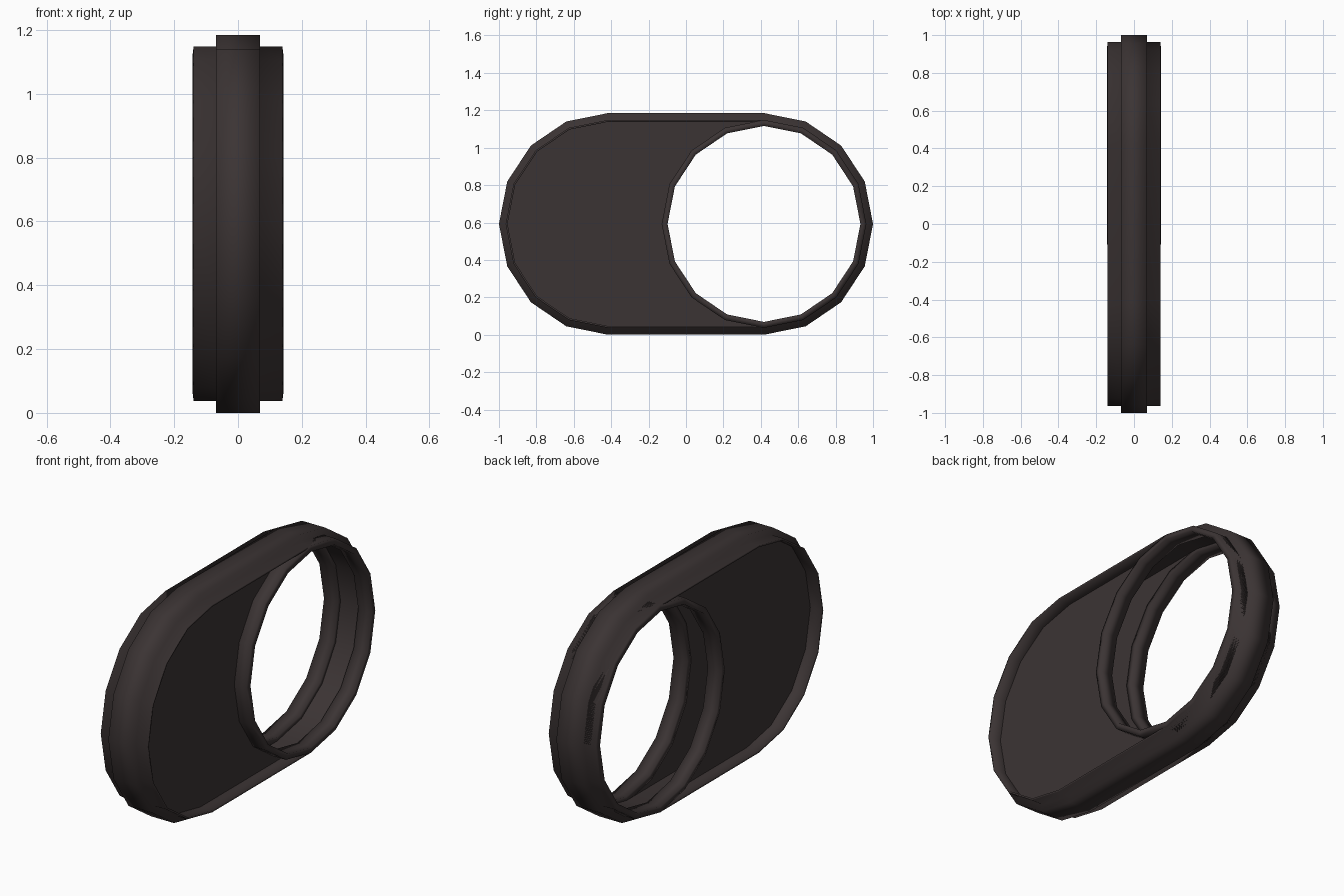
import bpy, bmesh, math

if "Cube" in bpy.data.objects:
    bpy.data.objects.remove(bpy.data.objects["Cube"])

CY, CZ = 0.417, 0.5925       # arc centre offset in y, centre height
SY = 0.984                   # arcs are slightly narrower in y
R_BAND, R_SIDE, R_HOLE = 0.5925, 0.556, 0.524
X_BAND, X_SIDE, X_LIP, X_IN = 0.069, 0.139, 0.143, 0.06

mat = bpy.data.materials.new("dark brown grey")
mat.diffuse_color = (0.044, 0.034, 0.034, 1)
mat.use_nodes = True
mat.node_tree.nodes["Principled BSDF"].inputs["Base Color"].default_value = mat.diffuse_color


def arc(cy, r, start, end, n=8):
    """Points (y, z) on an arc, angles in degrees."""
    out = []
    for i in range(n + 1):
        a = math.radians(start + (end - start) * i / n)
        out.append((cy + SY * r * math.cos(a), CZ + r * math.sin(a)))
    return out


def stadium(r):
    return arc(CY, r, -90, 90) + arc(-CY, r, 90, 270)


def circle(r):
    return arc(CY, r, 0, 360, 16)[:-1]


def finish(name, bm, smooth):
    bmesh.ops.recalc_face_normals(bm, faces=bm.faces)
    for f in bm.faces:
        f.smooth = smooth
    me = bpy.data.meshes.new(name)
    bm.to_mesh(me)
    bm.free()
    ob = bpy.data.objects.new(name, me)
    bpy.context.collection.objects.link(ob)
    me.materials.append(mat)
    return ob


def sweep(name, section, outline):
    """Sweep a closed (x, radius) section around an outline."""
    bm = bmesh.new()
    loops = [[bm.verts.new((x, y, z)) for y, z in outline(r)] for x, r in section]
    for k, a in enumerate(loops):
        b = loops[(k + 1) % len(loops)]
        for i in range(len(a)):
            j = (i + 1) % len(a)
            bm.faces.new((a[i], a[j], b[j], b[i]))
    return finish(name, bm, True)


# stepped outer band with thin raised rims, hollow inside
T = 0.01
sweep("outer_band", [
    (-X_SIDE, R_SIDE), (-X_BAND, R_SIDE), (-X_BAND, R_BAND),
    (X_BAND, R_BAND), (X_BAND, R_SIDE), (X_SIDE, R_SIDE),
    (X_SIDE, R_SIDE - T), (X_BAND, R_SIDE - T),
    (-X_BAND, R_SIDE - T), (-X_SIDE, R_SIDE - T)], stadium)

for side, label in ((1, "right"), (-1, "left")):
    # recessed cheek plate with a concave edge around the hole
    pts = arc(-CY, R_SIDE, 90, 270) + arc(CY, R_SIDE, 270, 90)
    bm = bmesh.new()
    face = bm.faces.new([bm.verts.new((side * X_BAND, y, z)) for y, z in pts])
    ext = bmesh.ops.extrude_face_region(bm, geom=[face], use_keep_orig=True)
    moved = [v for v in ext["geom"] if isinstance(v, bmesh.types.BMVert)]
    bmesh.ops.translate(bm, verts=moved, vec=(-side * (X_BAND - X_IN), 0, 0))
    bmesh.ops.triangulate(bm, faces=[f for f in bm.faces if len(f.verts) > 4])
    finish(label + "_cheek_plate", bm, False)
    # raised lip around the hole
    sweep(label + "_hole_lip", [
        (side * X_SIDE, R_SIDE), (side * X_LIP, R_HOLE),
        (side * X_IN, R_HOLE), (side * X_IN, R_SIDE)], circle)
